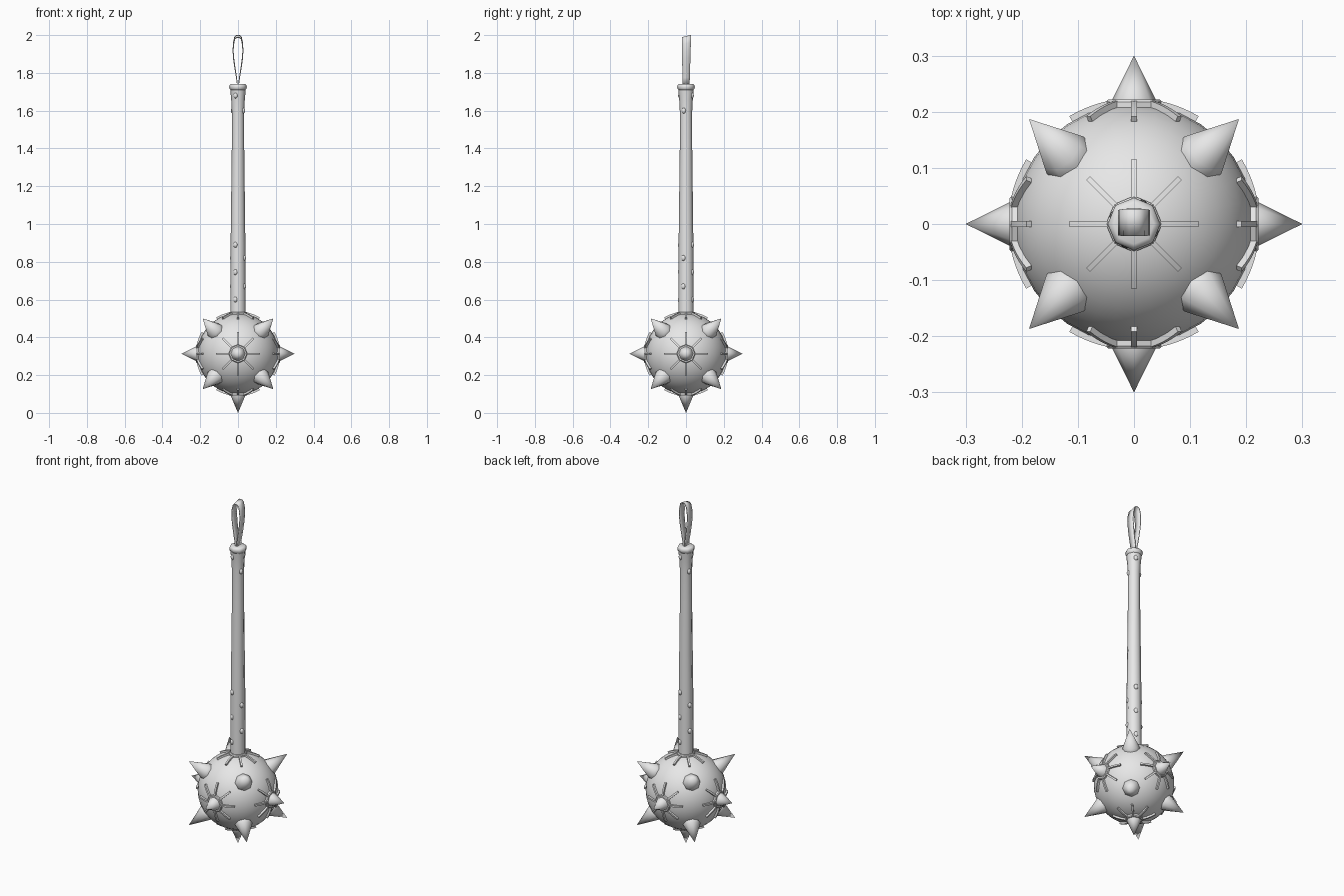
import bpy, bmesh, math
from mathutils import Vector, Matrix

if "Cube" in bpy.data.objects:
    bpy.data.objects.remove(bpy.data.objects["Cube"])

C = Vector((0, 0, 0.313))      # centre of the ball
R = 0.214

metal = bpy.data.materials.new("plain_grey")
metal.diffuse_color = (0.8, 0.8, 0.8, 1)
metal.use_nodes = True
metal.node_tree.nodes["Principled BSDF"].inputs["Base Color"].default_value = metal.diffuse_color


def finish(name, bm, angle=50, matrix=None):
    """Turn a bmesh into a smooth-by-angle object."""
    bmesh.ops.recalc_face_normals(bm, faces=bm.faces)
    me = bpy.data.meshes.new(name)
    bm.to_mesh(me)
    bm.free()
    me.materials.append(metal)
    ob = bpy.data.objects.new(name, me)
    bpy.context.collection.objects.link(ob)
    if matrix:
        ob.matrix_world = matrix
    bpy.ops.object.select_all(action='DESELECT')
    ob.select_set(True)
    bpy.context.view_layer.objects.active = ob
    bpy.ops.object.shade_smooth_by_angle(angle=math.radians(angle))
    return ob


def lathe(bm, profile, sides=8):
    """Revolve (radius, height) pairs about z, with corners on the axes."""
    rings = []
    for r, z in profile:
        if r == 0:
            rings.append([bm.verts.new((0, 0, z))] * sides)
        else:
            rings.append([bm.verts.new((r * math.cos(2 * math.pi * i / sides),
                                        r * math.sin(2 * math.pi * i / sides), z))
                          for i in range(sides)])
    for a, b in zip(rings, rings[1:]):
        for i in range(sides):
            j = (i + 1) % sides
            bm.faces.new(list(dict.fromkeys((a[i], a[j], b[j], b[i]))))


def aim(direction):
    """Place local z along a direction out of the ball centre."""
    q = Vector(direction).to_track_quat('Z', 'Y')
    return Matrix.Translation(C) @ q.to_matrix().to_4x4()


# Ball
bm = bmesh.new()
bmesh.ops.create_uvsphere(bm, u_segments=32, v_segments=20, radius=R)
finish("ball", bm, matrix=Matrix.Translation(C))

# Fittings on the six axes: octagonal collar, eight curved ribs, spike
axes = [(1, 0, 0), (-1, 0, 0), (0, 1, 0), (0, -1, 0), (0, 0, -1), (0, 0, 1)]
for d in axes:
    bm = bmesh.new()
    lathe(bm, [(0.05, 0.195), (0.05, 0.217), (0.046, 0.222), (0.038, 0.222), (0.038, 0.2)])
    finish("collar", bm, 30, aim(d))

    bm = bmesh.new()
    for k in range(8):
        turn = Matrix.Rotation(k * math.pi / 4, 3, 'Z')
        loops = []
        for s in range(6):
            t = math.radians(12 + 19 * s / 5)
            loop = []
            for rad, side in ((0.205, -1), (0.224, -1), (0.224, 1), (0.205, 1)):
                p = Vector((rad * math.sin(t), side * 0.005, rad * math.cos(t)))
                loop.append(bm.verts.new(turn @ p))
            loops.append(loop)
        for a, b in zip(loops, loops[1:]):
            for i in range(4):
                j = (i + 1) % 4
                bm.faces.new((a[i], a[j], b[j], b[i]))
        bm.faces.new(loops[0])
        bm.faces.new(loops[-1])
    finish("ribs", bm, 30, aim(d))

    if d[2] != 1:
        tip = C.z if d[2] == -1 else 0.30
        bm = bmesh.new()
        lathe(bm, [(0.04, 0.2), (0.04, 0.219), (0, tip)])
        finish("axis_spike", bm, 50, aim(d))

# Eight corner spikes on round sockets
for x in (-1, 1):
    for y in (-1, 1):
        for z in (-1, 1):
            bm = bmesh.new()
            lathe(bm, [(0.046, 0.195), (0.046, 0.214), (0.042, 0.224), (0, 0.324)])
            finish("corner_spike", bm, 60, aim((x, y, z)))

# Handle, flared at the top
bm = bmesh.new()
lathe(bm, [(0, 0.45), (0.041, 0.45), (0.041, 0.58), (0.039, 0.9), (0.033, 1.4),
           (0.033, 1.6), (0.036, 1.66), (0.041, 1.71), (0, 1.71)])
finish("handle", bm)

# Pommel ring
bm = bmesh.new()
lathe(bm, [(0, 1.708), (0.038, 1.708), (0.045, 1.715), (0.047, 1.727),
           (0.044, 1.737), (0.036, 1.742), (0, 1.742)])
finish("pommel", bm)

# Studs in opposite pairs, alternating round the handle
bm = bmesh.new()
studs = [(0.60, 0, .037), (0.67, 1, .037), (0.745, 0, .036), (0.82, 1, .036),
         (0.89, 0, .036), (1.60, 1, .031), (1.68, 0, .035)]
for z, quarter, r in studs:
    for half in (0, 1):
        a = math.radians(247.5 + 90 * quarter + 180 * half)
        m = (Matrix.Translation((r * math.cos(a), r * math.sin(a), z))
             @ Matrix.Rotation(a, 4, 'Z') @ Matrix.Diagonal((0.7, 0.9, 1.15, 1)))
        bmesh.ops.create_uvsphere(bm, u_segments=10, v_segments=6, radius=0.013, matrix=m)
finish("studs", bm, 60)

# Wrist strap: teardrop band
half_path = [(0.003, 1.735), (0.008, 1.775), (0.016, 1.825), (0.023, 1.875),
             (0.026, 1.915), (0.024, 1.955), (0.017, 1.985), (0.008, 1.993)]
path = half_path + [(-x, z) for x, z in reversed(half_path)]
bm = bmesh.new()
rows = []
for x, z in path:
    t = (z - 1.735) / 0.258
    w = 0.019 + 0.005 * t
    rows.append([bm.verts.new((x, s * w + 0.003 * t, z + s * 0.006 * t)) for s in (-1, 1)])
for i, a in enumerate(rows):
    b = rows[(i + 1) % len(rows)]
    bm.faces.new((a[0], a[1], b[1], b[0]))
strap = finish("wrist_strap", bm)
solid = strap.modifiers.new("thickness", 'SOLIDIFY')
solid.thickness = 0.005
solid.offset = 0
